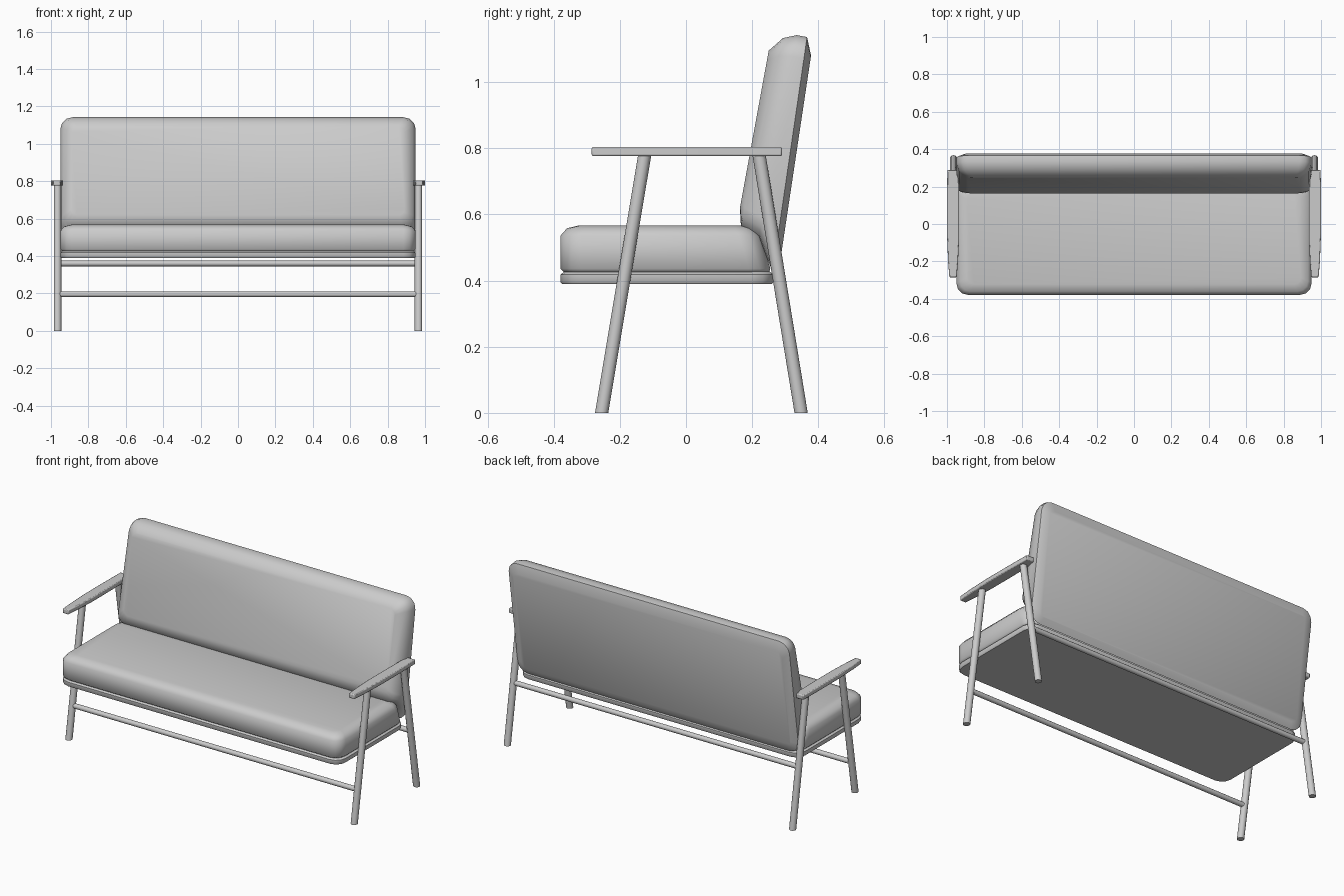
import bpy, bmesh
from math import radians, cos, sin, pi, hypot

if "Cube" in bpy.data.objects:
    bpy.data.objects.remove(bpy.data.objects["Cube"])


def finish(name, bm, angle):
    bmesh.ops.recalc_face_normals(bm, faces=bm.faces)
    me = bpy.data.meshes.new(name)
    bm.to_mesh(me)
    bm.free()
    ob = bpy.data.objects.new(name, me)
    bpy.context.collection.objects.link(ob)
    bpy.ops.object.select_all(action='DESELECT')
    bpy.context.view_layer.objects.active = ob
    ob.select_set(True)
    bpy.ops.object.shade_smooth_by_angle(angle=radians(angle))
    return ob


def skin(name, rings, angle=35):
    """Bridge equal-length rings of points and cap both ends."""
    bm = bmesh.new()
    loops = [[bm.verts.new(p) for p in r] for r in rings]
    n = len(loops[0])
    for a, b in zip(loops, loops[1:]):
        for i in range(n):
            j = (i + 1) % n
            bm.faces.new((a[i], a[j], b[j], b[i]))
    bm.faces.new(loops[0])
    bm.faces.new(loops[-1])
    return finish(name, bm, angle)


def pad_ring(w, a, b, r, seg=3):
    """Rounded rectangle of half width w, from edge a to edge b (y, z)."""
    length = hypot(b[0] - a[0], b[1] - a[1])
    pts = []
    for k, (cx, ct) in enumerate(((w - r, length - r), (r - w, length - r), (r - w, r), (w - r, r))):
        for s in range(seg + 1):
            g = (k + s / seg) * pi / 2
            t = (ct + r * sin(g)) / length
            pts.append((cx + r * cos(g), a[0] + (b[0] - a[0]) * t, a[1] + (b[1] - a[1]) * t))
    return pts


# Seat base board
skin("seat_base", [pad_ring(0.95 - i, (-0.38 + i, z), (0.265 - i, z), 0.065 - i)
                   for z, i in ((0.39, 0.005), (0.396, 0), (0.418, 0), (0.427, 0.012))], 50)

# Seat cushion, rear face sloping to meet the backrest
skin("seat_cushion", [pad_ring(0.95 - i, (-0.38 + i, z), (yb, z), 0.065 - i * 0.5)
                      for z, i, yb in ((0.422, 0.014, 0.25), (0.436, 0, 0.255),
                                       (0.535, 0, 0.225), (0.558, 0.02, 0.205),
                                       (0.567, 0.058, 0.17))], 60)

# Backrest cushion, layered from front to rear
skin("backrest_cushion", [pad_ring(w, a, b, r) for w, a, b, r in (
    (0.89, (0.163, 0.62), (0.25, 1.095), 0.03),
    (0.935, (0.166, 0.565), (0.293, 1.133), 0.055),
    (0.95, (0.22, 0.53), (0.335, 1.142), 0.065),
    (0.95, (0.262, 0.425), (0.366, 1.136), 0.065),
    (0.91, (0.285, 0.46), (0.378, 1.08), 0.04))], 60)


def leg(name, x, y0, y1, top=0.785, r=0.02, n=12):
    skin(name, [[(x + r * cos(2 * pi * i / n), y + r * sin(2 * pi * i / n), z) for i in range(n)]
                for y, z in ((y0, 0), (y1, top))])


def rail(name, y, z, r=0.015, n=12):
    skin(name, [[(x, y + r * cos(2 * pi * i / n), z + r * sin(2 * pi * i / n)) for i in range(n)]
                for x in (-0.96, 0.96)])


# Armrest outline, narrowing to the front
ARM = [(0.938, 0.29), (0.935, 0.1), (0.935, -0.08), (0.941, -0.2), (0.948, -0.285),
       (0.987, -0.285), (0.994, -0.2), (1.0, -0.05), (1.0, 0.1), (0.998, 0.29)]

for side, sx in (("left", -1), ("right", 1)):
    leg("front_leg_" + side, sx * 0.965, -0.255, -0.124)
    leg("rear_leg_" + side, sx * 0.965, 0.348, 0.22)
    arm = skin("armrest_" + side, [[(sx * x, y, z) for x, y in ARM] for z in (0.776, 0.804)])
    bev = arm.modifiers.new("soft_edges", 'BEVEL')
    bev.width = 0.005
    bev.segments = 2

# Cross rails
rail("front_rail", -0.222, 0.195)
rail("rear_rail", 0.289, 0.36)
